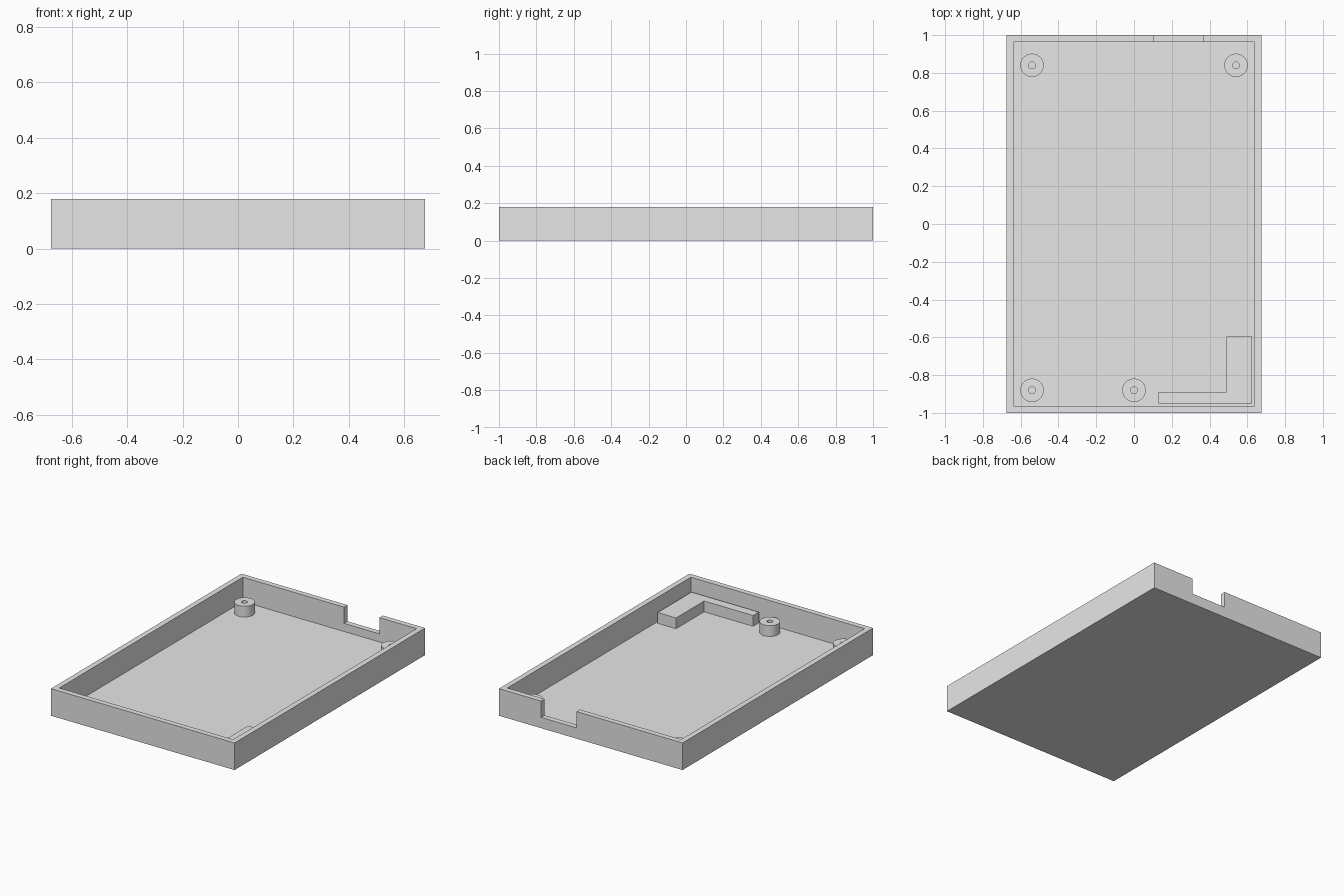
import bpy
import bmesh
from math import cos, sin, tau, radians

cube = bpy.data.objects.get("Cube")
if cube:
    bpy.data.objects.remove(cube, do_unlink=True)

HALF_X, HALF_Y, HEIGHT = 0.675, 1.0, 0.18
WALL, FLOOR = 0.036, 0.018
INNER_TOP = 0.09      # top of the posts and the corner block
SINK = 0.008          # overlap of the fittings into the floor

grey = bpy.data.materials.new("light_grey")
grey.use_nodes = True
grey.diffuse_color = (0.8, 0.8, 0.8, 1)
grey.node_tree.nodes["Principled BSDF"].inputs["Base Color"].default_value = (0.8, 0.8, 0.8, 1)


def finish(name, bm):
    bmesh.ops.recalc_face_normals(bm, faces=bm.faces)
    mesh = bpy.data.meshes.new(name)
    bm.to_mesh(mesh)
    bm.free()
    mesh.materials.append(grey)
    obj = bpy.data.objects.new(name, mesh)
    bpy.context.collection.objects.link(obj)
    return obj


def activate(obj):
    bpy.ops.object.select_all(action="DESELECT")
    obj.select_set(True)
    bpy.context.view_layer.objects.active = obj


def prism(name, outline, z0, z1):
    """Extrude a flat outline from z0 up to z1."""
    bm = bmesh.new()
    base = bm.faces.new([bm.verts.new((x, y, z0)) for x, y in outline])
    top = bmesh.ops.extrude_face_region(bm, geom=[base], use_keep_orig=True)["geom"]
    bmesh.ops.translate(bm, vec=(0, 0, z1 - z0),
                        verts=[v for v in top if isinstance(v, bmesh.types.BMVert)])
    return finish(name, bm)


def box(name, x0, x1, y0, y1, z0, z1):
    return prism(name, [(x0, y0), (x1, y0), (x1, y1), (x0, y1)], z0, z1)


def cut(obj, cutter):
    cutter.hide_render = True
    mod = obj.modifiers.new("cut", "BOOLEAN")
    mod.operation, mod.solver, mod.object = "DIFFERENCE", "EXACT", cutter
    activate(obj)
    bpy.ops.object.modifier_apply(modifier=mod.name)
    bpy.data.objects.remove(cutter, do_unlink=True)


def tube(name, x, y, outer, inner, z0, z1, sides=48):
    """Hollow post made by sweeping a rectangular section round its axis."""
    bm = bmesh.new()
    section = [(inner, z0), (outer, z0), (outer, z1), (inner, z1)]
    rings = [[bm.verts.new((x + r * cos(tau * i / sides), y + r * sin(tau * i / sides), z))
              for r, z in section] for i in range(sides)]
    for i, ring in enumerate(rings):
        after = rings[(i + 1) % sides]
        for k in range(len(section)):
            n = (k + 1) % len(section)
            bm.faces.new((ring[k], after[k], after[n], ring[n]))
    obj = finish(name, bm)
    activate(obj)
    bpy.ops.object.shade_smooth_by_angle(angle=radians(30))
    return obj


# Open tray with a hollow inside and a cable notch in the back wall
tray = box("tray", -HALF_X, HALF_X, -HALF_Y, HALF_Y, 0, HEIGHT)
ix, iy = HALF_X - WALL, HALF_Y - WALL
cut(tray, box("hollow_cutter", -ix, ix, -iy, iy, FLOOR, HEIGHT + 0.1))
cut(tray, box("notch_cutter", 0.105, 0.365, iy - 0.05, HALF_Y + 0.05, 0.072, HEIGHT + 0.1))

# Screw posts
posts = {"back_right": (-0.54, 0.84), "back_left": (0.54, 0.84),
         "front_right": (-0.54, -0.88), "front_middle": (0, -0.88)}
for place, (x, y) in posts.items():
    tube(place + "_post", x, y, 0.062, 0.018, FLOOR - SINK, INNER_TOP)

# L-shaped support block in the front left corner
prism("corner_block", [(0.13, -0.95), (0.625, -0.95), (0.625, -0.595),
                       (0.49, -0.595), (0.49, -0.89), (0.13, -0.89)],
      FLOOR - SINK, INNER_TOP)
